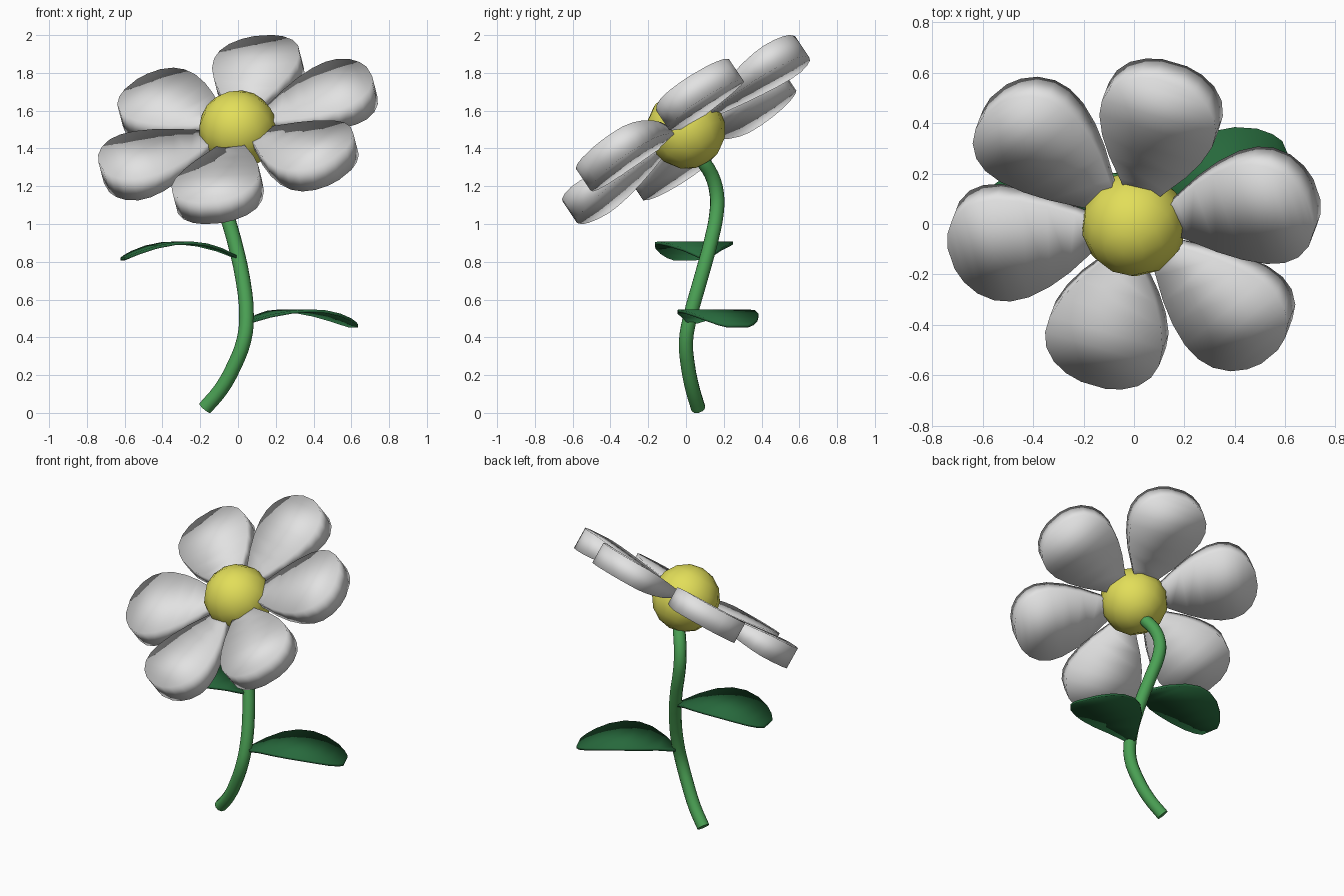
import bpy, bmesh, math
from mathutils import Vector, Matrix

if "Cube" in bpy.data.objects:
    bpy.data.objects.remove(bpy.data.objects["Cube"])


def material(name, rgb):
    m = bpy.data.materials.new(name)
    m.diffuse_color = (*rgb, 1)
    m.use_nodes = True
    m.node_tree.nodes["Principled BSDF"].inputs["Base Color"].default_value = m.diffuse_color
    return m


WHITE = material("petal white", (0.76, 0.76, 0.76))
YELLOW = material("center yellow", (0.76, 0.73, 0.10))
GREEN = material("stem green", (0.07, 0.36, 0.09))
DARK = material("leaf green", (0.02, 0.14, 0.045))

# flower head plane: tilted towards the front
HEAD = Vector((0, 0, 1.5))
n = Vector((-0.26, -0.67, 1)).normalized()
e1 = Vector((1, 0, 0.26)).normalized()
e2 = n.cross(e1)
TILT = Matrix.Translation(HEAD) @ Matrix((e1, e2, n)).transposed().to_4x4()


def finish(bm, name, mat, matrix):
    bmesh.ops.recalc_face_normals(bm, faces=bm.faces)
    bm.transform(matrix)
    me = bpy.data.meshes.new(name)
    bm.to_mesh(me)
    bm.free()
    me.materials.append(mat)
    for p in me.polygons:
        p.use_smooth = True
    ob = bpy.data.objects.new(name, me)
    bpy.context.collection.objects.link(ob)
    return ob


# outlines: (fraction of length, half width)
PETAL = [(0, .04), (.15, .098), (.3, .158), (.45, .204), (.6, .233), (.72, .236),
         (.82, .217), (.91, .175), (.97, .115), (1, .05)]
LEAF = [(0, .025), (.15, .10), (.3, .165), (.45, .2), (.6, .205), (.75, .185),
        (.88, .145), (.96, .10), (1, .06)]


def blade(name, mat, matrix, outline, start, length, thick, arch):
    """Slab lofted along x from flat sections; thick(t) and arch(t) shape it."""
    bm = bmesh.new()
    rings = []
    for t, w in outline:
        x, h, z = start + t * length, thick(t) / 2, arch(t)
        rings.append([bm.verts.new(p) for p in
                      ((x, -w, z + h), (x, w, z + h), (x, w, z - h), (x, -w, z - h))])
    for a, b in zip(rings, rings[1:]):
        for i in range(4):
            j = (i + 1) % 4
            bm.faces.new((a[i], a[j], b[j], b[i]))
    bm.faces.new(rings[0])
    bm.faces.new(rings[-1])
    return finish(bm, name, mat, matrix)


# petals
for i in range(6):
    spin = Matrix.Rotation(math.radians((9, 70.5, 130)[i % 3] + 180 * (i // 3)), 4, 'Z')
    blade(f"petal_{i + 1}", WHITE, TILT @ spin, PETAL, 0.12, 0.64,
          lambda t: 0.04 + 0.1 * min(1, t / 0.8), lambda t: 0)

# flower center
bm = bmesh.new()
bmesh.ops.create_uvsphere(bm, u_segments=12, v_segments=8, radius=0.21)
finish(bm, "flower_center", YELLOW, TILT)

# leaves: base position, heading, arch, drop of the tip below the base
for name, base, heading, rise, drop in (
        ("leaf_right", (.05, .035, .48), 23, .28, .02),
        ("leaf_left", (-.01, .10, .825), 190, .32, .01)):
    m = Matrix.Translation(base) @ Matrix.Rotation(math.radians(heading), 4, 'Z')
    blade(name, DARK, m, LEAF, 0, 0.61, lambda t: 0.016,
          lambda t: rise * t * (1 - t) - drop * t)

# stem
path = [(-.175, .065, .025), (-.09, .035, .125), (-.02, .01, .25), (.03, 0, .38), (.045, .02, .5),
        (.027, .075, .7), (-.022, .135, .92), (-.06, .162, 1.06), (-.07, .163, 1.16),
        (-.05, .135, 1.26), (-.01, .085, 1.34), (0, .04, 1.42)]
cu = bpy.data.curves.new("stem", 'CURVE')
cu.dimensions = '3D'
cu.bevel_depth = 0.039
cu.bevel_resolution = 3
cu.resolution_u = 3
cu.use_fill_caps = True
sp = cu.splines.new('BEZIER')
sp.bezier_points.add(len(path) - 1)
for bp, p in zip(sp.bezier_points, path):
    bp.co = p
    bp.handle_left_type = bp.handle_right_type = 'AUTO'
cu.materials.append(GREEN)
stem = bpy.data.objects.new("stem", cu)
bpy.context.collection.objects.link(stem)
bpy.context.view_layer.objects.active = stem
stem.select_set(True)
bpy.ops.object.convert(target='MESH')
bpy.ops.object.shade_smooth_by_angle(angle=math.radians(60))
